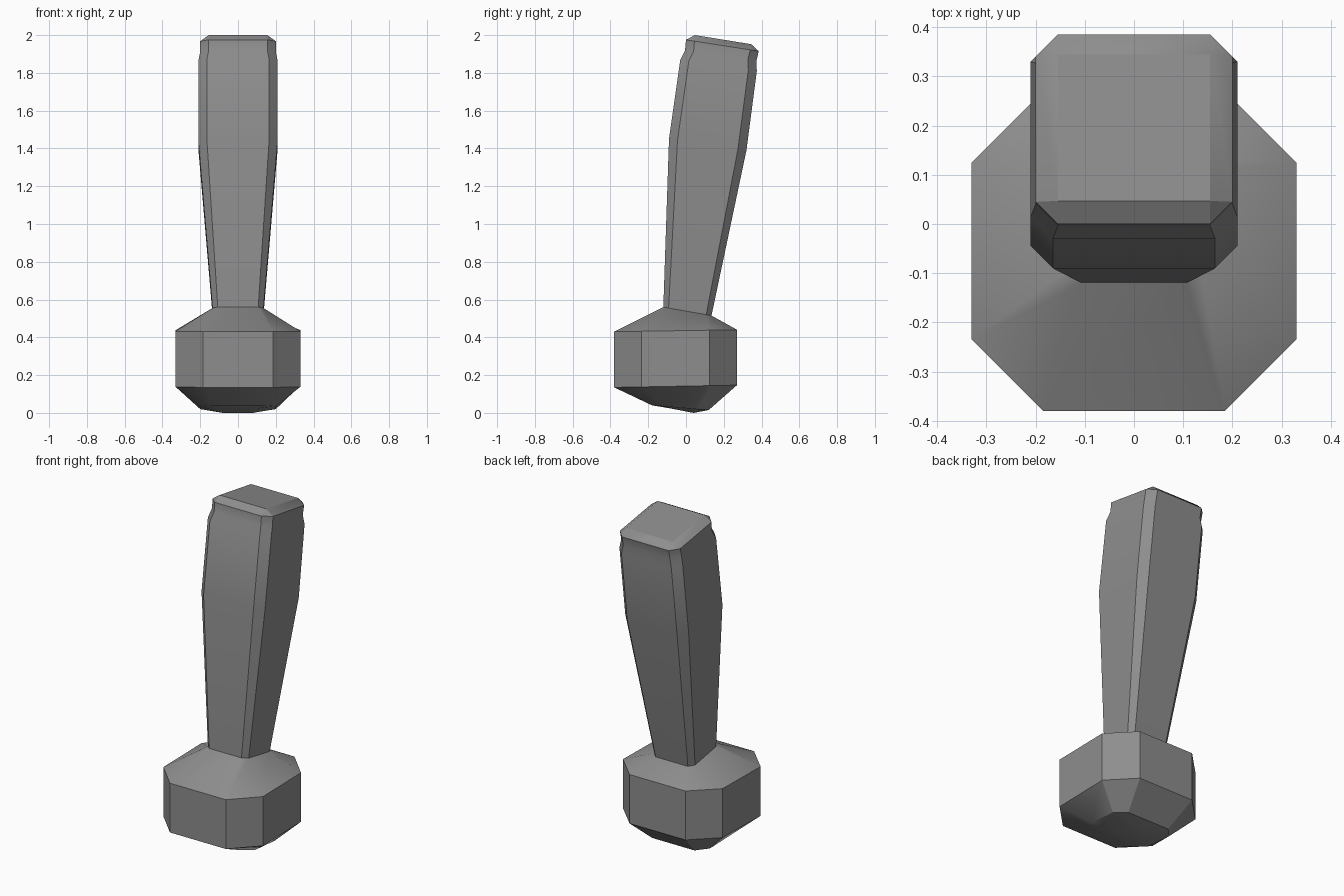
import bpy
import bmesh
from math import radians

cube = bpy.data.objects.get("Cube")
if cube:
    bpy.data.objects.remove(cube, do_unlink=True)

grey = bpy.data.materials.new("plain grey")
grey.use_nodes = True
GREY = (0.27, 0.27, 0.27, 1)
grey.diffuse_color = GREY
grey.node_tree.nodes["Principled BSDF"].inputs["Base Color"].default_value = GREY


def section(half, front, back, z_front, z_back, chamfer):
    """Tilted rectangle with cut corners, as eight points."""
    f, b, c = front, back, chamfer
    outline = [(half - c, f), (half, f + c), (half, b - c), (half - c, b),
               (c - half, b), (-half, b - c), (-half, f + c), (c - half, f)]
    slope = (z_back - z_front) / (b - f)
    return [(x, y, z_front + slope * (y - f)) for x, y in outline]


def loft(name, sections):
    """Skin a stack of sections, bottom to top, and cap both ends."""
    bm = bmesh.new()
    rings = [[bm.verts.new(p) for p in section(*s)] for s in sections]
    for low, high in zip(rings, rings[1:]):
        for i in range(8):
            j = (i + 1) % 8
            bm.faces.new((low[i], low[j], high[j], high[i]))
    bm.faces.new(rings[0][::-1])
    bm.faces.new(rings[-1])
    bmesh.ops.remove_doubles(bm, verts=bm.verts[:], dist=0.0005)
    bmesh.ops.recalc_face_normals(bm, faces=bm.faces[:])
    mesh = bpy.data.meshes.new(name)
    bm.to_mesh(mesh)
    bm.free()
    mesh.materials.append(grey)
    obj = bpy.data.objects.new(name, mesh)
    bpy.context.collection.objects.link(obj)
    bpy.ops.object.select_all(action='DESELECT')
    obj.select_set(True)
    bpy.context.view_layer.objects.active = obj
    bpy.ops.object.shade_smooth_by_angle(angle=radians(30))
    return obj


# Narrow end of the handle, shared by both parts
neck = (0.135, -0.12, 0.135, 0.56, 0.515, 0.028)

# Eight-sided knob with a bulging underside
loft("knob", [
    (0.10, -0.10, 0.04, 0.027, 0.0, 0.02),
    (0.20, -0.18, 0.12, 0.04, 0.015, 0.06),
    (0.33, -0.38, 0.27, 0.135, 0.147, 0.145),
    (0.33, -0.38, 0.27, 0.43, 0.44, 0.145),
    neck,
])

# Leaning handle that widens, bends back and ends in a bevelled cap
loft("handle", [
    neck,
    (0.21, -0.09, 0.32, 1.45, 1.39, 0.045),
    (0.21, -0.03, 0.375, 1.87, 1.81, 0.045),
    (0.20, -0.005, 0.372, 1.92, 1.86, 0.045),
    (0.20, 0.0, 0.385, 1.975, 1.915, 0.045),
    (0.155, 0.047, 0.345, 2.0, 1.952, 0.0),
])
